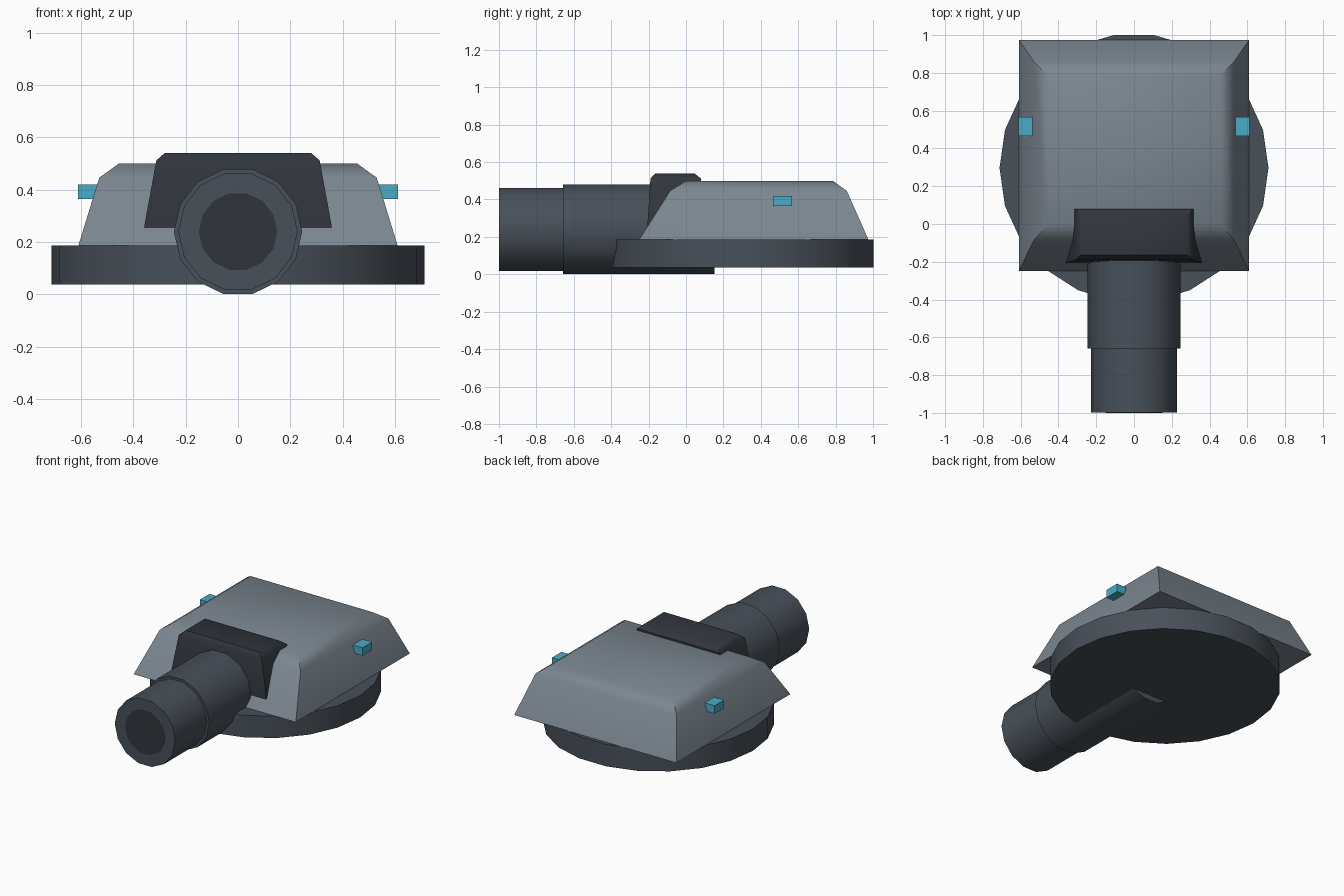
import bpy, bmesh
from math import cos, sin, tau, radians

if "Cube" in bpy.data.objects:
    bpy.data.objects.remove(bpy.data.objects["Cube"])


def material(name, rgb):
    m = bpy.data.materials.new(name)
    m.diffuse_color = (*rgb, 1)
    m.use_nodes = True
    m.node_tree.nodes["Principled BSDF"].inputs["Base Color"].default_value = m.diffuse_color
    return m


HULL = material("hull_grey", (0.20, 0.24, 0.28))
STEEL = material("dark_steel", (0.065, 0.08, 0.10))
BLACK = material("blackened_steel", (0.03, 0.036, 0.045))
BLUE = material("blue_light", (0.07, 0.41, 0.58))


def loft(name, rings, mat, angle=40):
    """Skin a closed solid through rings with equal point counts."""
    bm = bmesh.new()
    loops = [[bm.verts.new(p) for p in ring] for ring in rings]
    n = len(loops[0])
    for a, b in zip(loops, loops[1:]):
        for i in range(n):
            j = (i + 1) % n
            bm.faces.new((a[i], a[j], b[j], b[i]))
    bm.faces.new(loops[0])
    bm.faces.new(loops[-1])
    bmesh.ops.recalc_face_normals(bm, faces=bm.faces)
    mesh = bpy.data.meshes.new(name)
    bm.to_mesh(mesh)
    bm.free()
    mesh.materials.append(mat)
    ob = bpy.data.objects.new(name, mesh)
    bpy.context.collection.objects.link(ob)
    bpy.ops.object.select_all(action='DESELECT')
    ob.select_set(True)
    bpy.context.view_layer.objects.active = ob
    bpy.ops.object.shade_smooth_by_angle(angle=radians(angle))
    return ob


def rect(x, y0, y1, z, cx=0):
    return [(cx - x, y0, z), (cx + x, y0, z), (cx + x, y1, z), (cx - x, y1, z)]


def ring_z(r, cy, z, n):
    return [(r * cos(tau * i / n), cy + r * sin(tau * i / n), z) for i in range(n)]


def ring_y(r, y, cz=0.24, n=14):
    return [(r * cos(tau * i / n), y, cz + r * sin(tau * i / n)) for i in range(n)]


# Round turntable
loft("turntable", [ring_z(0.712, 0.297, z, 22) for z in (0.037, 0.186)], STEEL)

# Sloped turret body with chamfered roof
loft("turret_body", [rect(0.61, -0.25, 0.975, 0.186),
                     rect(0.53, -0.085, 0.86, 0.446),
                     rect(0.455, 0.0, 0.785, 0.5)], HULL, 42)

# Mantlet over the barrel root
loft("mantlet", [rect(0.36, -0.207, 0.09, 0.25),
                 rect(0.312, -0.19, 0.08, 0.512),
                 rect(0.28, -0.163, 0.045, 0.54)], BLACK, 42)

# Stepped barrel: thick sleeve, thinner muzzle, dark bore
loft("barrel_sleeve", [ring_y(0.245, y) for y in (-0.658, 0.153)], STEEL)
loft("barrel_muzzle", [ring_y(0.228, y) for y in (-0.999, -0.62)], STEEL)
loft("bore", [ring_y(0.15, y) for y in (-1.0, -0.99)], BLACK)

# Blue side lights
for side, label in ((-1, "left"), (1, "right")):
    loft(label + "_side_light",
         [rect(0.045, 0.465, 0.567, z, side * 0.567) for z in (0.365, 0.42)], BLUE)
